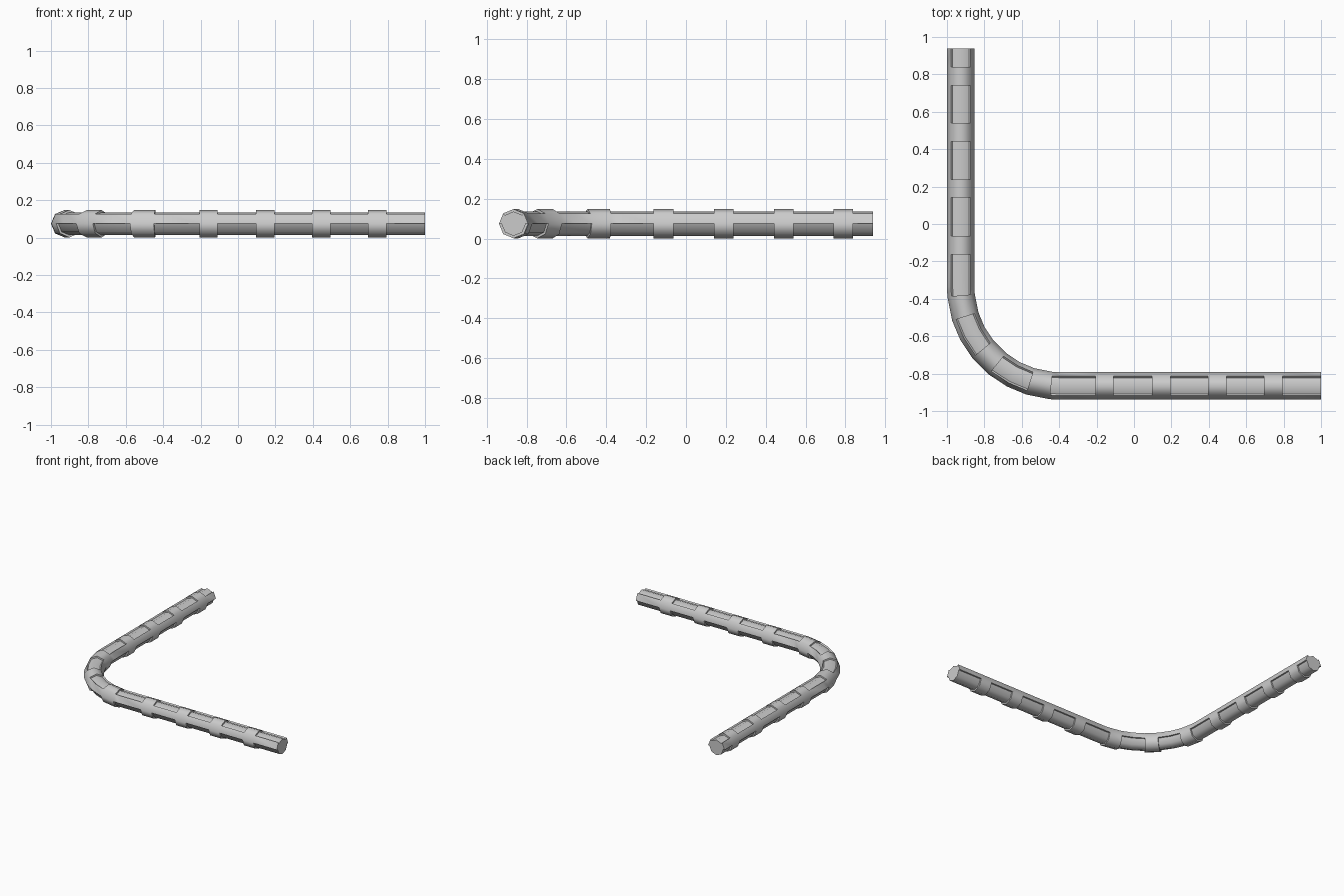
import bpy, bmesh
from math import sin, cos, radians
from mathutils import Vector

if "Cube" in bpy.data.objects:
    bpy.data.objects.remove(bpy.data.objects["Cube"])

R, CORE = 0.0735, 0.061          # collar / rib radius and core radius
X0, Y0, Z0 = -0.9265, -0.8655, 0.0745   # centre lines of the two legs
BEND = 0.53
CX, CY = X0 + BEND, Y0 + BEND    # bend centre


def section(collar):
    """Octagon with two raised side ribs; all at full radius on a collar."""
    r = R if collar else CORE
    pts = [(0, r), (0, R), (45, R), (45, r), (90, r), (135, r), (135, R),
           (180, R), (180, r), (225, r), (270, r), (315, r)]
    return [(q * cos(radians(a)), q * sin(radians(a))) for a, q in pts]


def straight_y(y):
    return Vector((X0, y, Z0)), Vector((1, 0, 0))


def straight_x(x):
    return Vector((x, Y0, Z0)), Vector((0, 1, 0))


def bend(deg):
    a = radians(deg)
    inward = Vector((cos(a), sin(a), 0))
    return Vector((CX, CY, Z0)) - inward * BEND, inward


# Rings along the bar: (position, inward direction), collar or not
rings = []


def add(frame, collar):
    rings.append((frame, collar))


def add_collar(f0, f1):
    for f, c in ((f0, False), (f0, True), (f1, True), (f1, False)):
        add(f, c)


add(straight_y(0.939), False)
for y in (0.79, 0.49, 0.19, -0.113):
    add_collar(straight_y(y + 0.049), straight_y(y - 0.049))
add(bend(0), False)
add_collar(bend(5), bend(17.5))
add(bend(28), False)
add_collar(bend(39), bend(51))
add(bend(62), False)
add_collar(bend(72.5), bend(85))
add(bend(90), False)
for x in (-0.158, 0.145, 0.445, 0.745):
    add_collar(straight_x(x - 0.049), straight_x(x + 0.049))
add(straight_x(1.0), False)

# Skin the rings and close the ends
bm = bmesh.new()
loops = []
for (p, inward), collar in rings:
    loops.append([bm.verts.new(p + inward * u + Vector((0, 0, v)))
                  for u, v in section(collar)])
for a, b in zip(loops, loops[1:]):
    n = len(a)
    for i in range(n):
        j = (i + 1) % n
        bm.faces.new((a[i], a[j], b[j], b[i]))
bm.faces.new(loops[0])
bm.faces.new(loops[-1])
bmesh.ops.remove_doubles(bm, verts=bm.verts, dist=1e-5)
bmesh.ops.dissolve_degenerate(bm, edges=bm.edges, dist=1e-5)
bmesh.ops.recalc_face_normals(bm, faces=bm.faces)

mesh = bpy.data.meshes.new("ribbed_bent_bar")
bm.to_mesh(mesh)
bm.free()
bar = bpy.data.objects.new("ribbed_bent_bar", mesh)
bpy.context.collection.objects.link(bar)
bpy.context.view_layer.objects.active = bar
bar.select_set(True)
bpy.ops.object.shade_smooth_by_angle(angle=radians(50))
